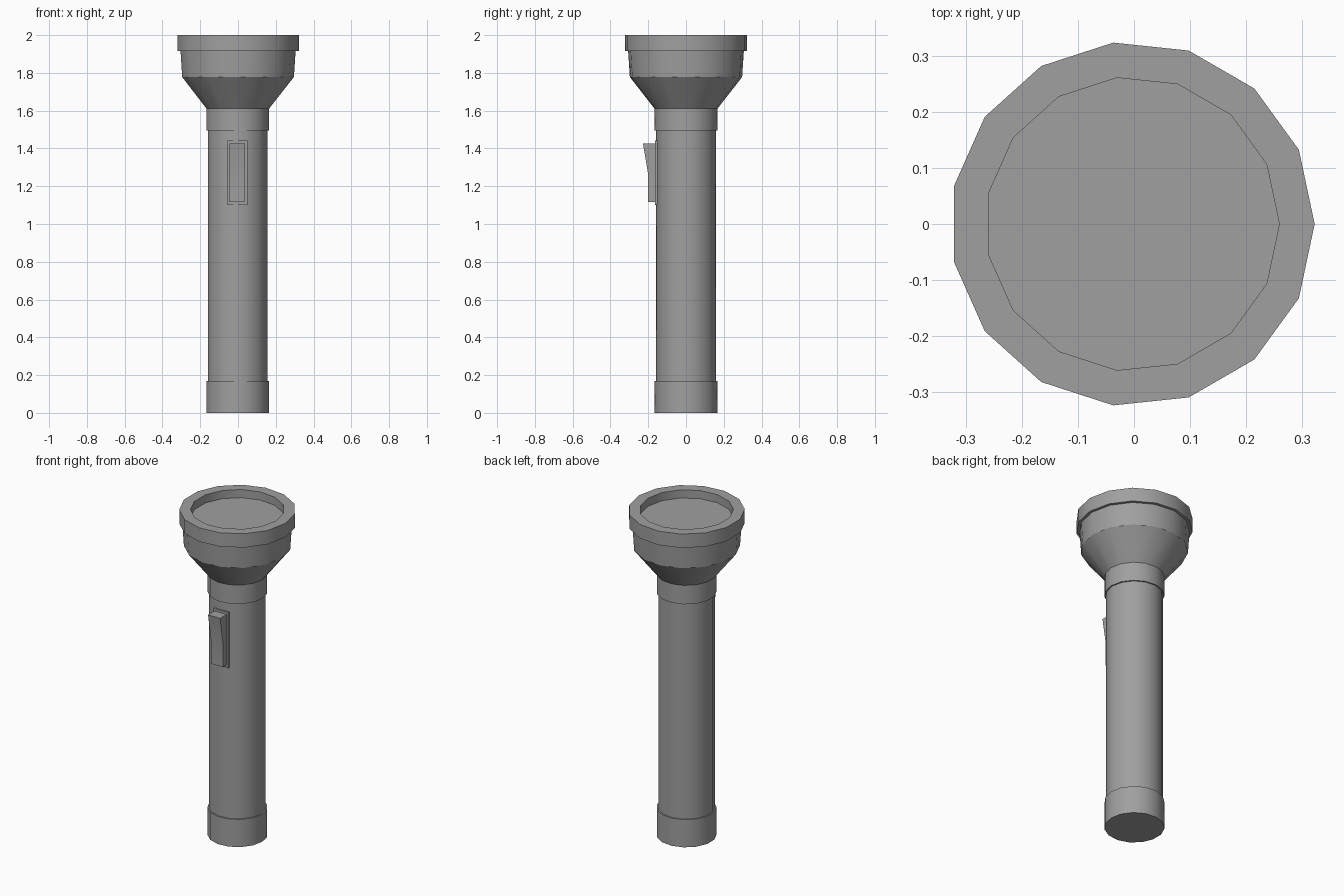
import bpy
import bmesh
import math

cube = bpy.data.objects.get("Cube")
if cube:
    bpy.data.objects.remove(cube, do_unlink=True)

SIDES = 15
CX = -0.003  # keeps the odd-sided rings centred by their bounds

grey = bpy.data.materials.new("grey plastic")
grey.use_nodes = True
colour = (0.35, 0.35, 0.35, 1)
grey.diffuse_color = colour
grey.node_tree.nodes["Principled BSDF"].inputs["Base Color"].default_value = colour


def finish(name, bm):
    bmesh.ops.recalc_face_normals(bm, faces=bm.faces)
    mesh = bpy.data.meshes.new(name)
    bm.to_mesh(mesh)
    bm.free()
    mesh.materials.append(grey)
    obj = bpy.data.objects.new(name, mesh)
    bpy.context.collection.objects.link(obj)
    bpy.ops.object.select_all(action="DESELECT")
    obj.select_set(True)
    bpy.context.view_layer.objects.active = obj
    bpy.ops.object.shade_smooth_by_angle(angle=math.radians(30))
    return obj


def lathe(name, profile):
    """Turn (radius, z) points round the upright axis and cap both ends."""
    bm = bmesh.new()
    rings = []
    for r, z in profile:
        angles = [math.tau * i / SIDES for i in range(SIDES)]
        rings.append([bm.verts.new((CX + r * math.cos(a), r * math.sin(a), z)) for a in angles])
    for low, high in zip(rings, rings[1:]):
        for i in range(SIDES):
            j = (i + 1) % SIDES
            bm.faces.new((low[i], low[j], high[j], high[i]))
    bm.faces.new(rings[0])
    bm.faces.new(rings[-1])
    return finish(name, bm)


def extrude_side(name, profile, half_width):
    """Extrude a (y, z) outline across x."""
    bm = bmesh.new()
    face = bm.faces.new([bm.verts.new((CX - half_width, y, z)) for y, z in profile])
    moved = bmesh.ops.extrude_face_region(bm, geom=[face])["geom"]
    verts = [v for v in moved if isinstance(v, bmesh.types.BMVert)]
    bmesh.ops.translate(bm, verts=verts, vec=(2 * half_width, 0, 0))
    return finish(name, bm)


# Handle: end cap, long tube and neck collar
lathe("end_cap", [(0.168, 0), (0.168, 0.17)])
lathe("handle_tube", [(0.16, 0.1), (0.16, 1.55)])
lathe("neck_collar", [(0.168, 1.495), (0.168, 1.613)])

# Flared head, then the rim with the sunken lens
lathe("head", [(0.163, 1.605), (0.299, 1.778), (0.309, 1.93)])
lathe("rim", [(0.325, 1.915), (0.325, 2.0), (0.262, 2.0), (0.262, 1.95)])

# Sliding switch on the front
extrude_side("switch_plate", [(-0.12, 1.1), (-0.165, 1.1), (-0.165, 1.442), (-0.12, 1.442)], 0.052)
extrude_side("switch_button", [(-0.14, 1.117), (-0.201, 1.117), (-0.201, 1.265),
                               (-0.228, 1.427), (-0.14, 1.427)], 0.041)
